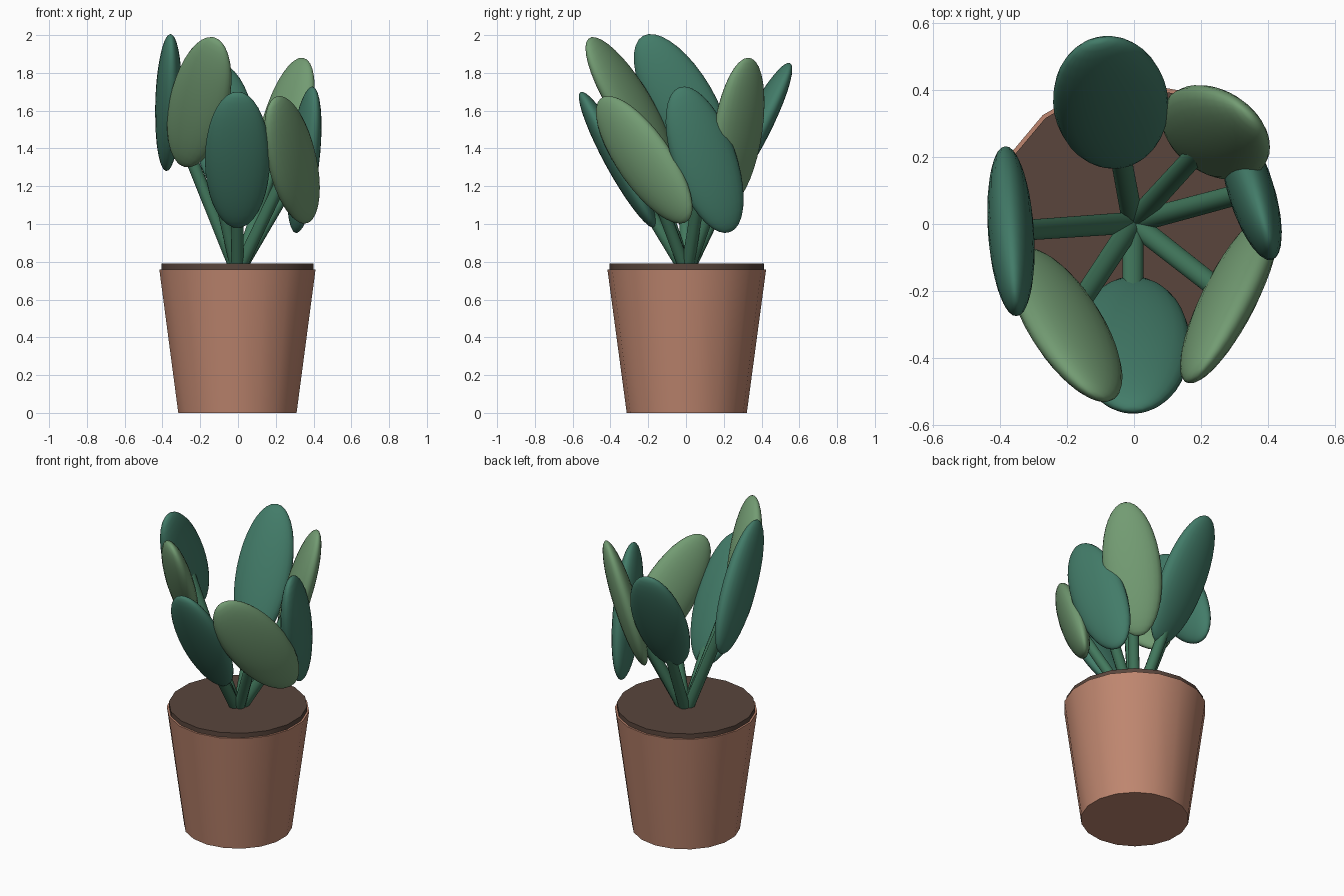
import bpy, bmesh
from math import radians, sin, cos
from mathutils import Matrix, Vector

if "Cube" in bpy.data.objects:
    bpy.data.objects.remove(bpy.data.objects["Cube"])

CX, CY = -0.003, 0.004          # plant axis


def material(name, rgb):
    m = bpy.data.materials.new(name)
    m.diffuse_color = (*rgb, 1)
    m.use_nodes = True
    m.node_tree.nodes["Principled BSDF"].inputs["Base Color"].default_value = m.diffuse_color
    return m


clay = material("clay", (0.52, 0.24, 0.16))
earth = material("earth", (0.10, 0.06, 0.045))
stem_green = material("stem_green", (0.055, 0.19, 0.11))
dark_green = material("dark_green", (0.055, 0.20, 0.14))
light_green = material("light_green", (0.17, 0.33, 0.17))


def add_object(name, bm, mat, matrix, smooth_angle):
    mesh = bpy.data.meshes.new(name)
    bm.to_mesh(mesh)
    bm.free()
    mesh.materials.append(mat)
    ob = bpy.data.objects.new(name, mesh)
    bpy.context.collection.objects.link(ob)
    ob.matrix_world = matrix
    bpy.ops.object.select_all(action='DESELECT')
    ob.select_set(True)
    bpy.context.view_layer.objects.active = ob
    bpy.ops.object.shade_smooth_by_angle(angle=radians(smooth_angle))
    return ob


def cone(name, sides, r_start, r_end, start, end, mat):
    """Capped, tapered cylinder between two points."""
    axis = end - start
    bm = bmesh.new()
    bmesh.ops.create_cone(bm, cap_ends=True, segments=sides, radius1=r_start,
                          radius2=r_end, depth=axis.length)
    rot = axis.to_track_quat('Z', 'Y').to_matrix().to_4x4() if axis.xy.length > 1e-4 else Matrix()
    add_object(name, bm, mat, Matrix.Translation((start + end) / 2) @ rot, 50)


def at(z):
    return Vector((CX, CY, z))


# Pot and soil
cone("pot", 18, 0.318, 0.42, at(0), at(0.76), clay)
cone("soil", 18, 0.408, 0.408, at(0.73), at(0.79), earth)

# Leaves in three tiers: azimuth in degrees, centre height, colour
leaves = [
    (-90.0, 1.34, dark_green), (-38.0, 1.34, light_green), (15.0, 1.34, dark_green),
    (47.5, 1.487, light_green), (100.5, 1.49, dark_green),
    (184.0, 1.643, dark_green), (236.5, 1.645, light_green),
]
for i, (deg, z, mat) in enumerate(leaves, 1):
    a = radians(deg)
    centre = at(z) + Vector((0.366 * cos(a), 0.366 * sin(a), 0))

    # Stem from the soil to the middle of its leaf
    cone(f"stem_{i}", 10, 0.034, 0.032, at(0.74), centre, stem_green)

    # Leaf: flattened sphere facing outward, then rolled and leaned
    rot = (Matrix.Rotation(-0.5 * sin(a), 4, 'X')
           @ Matrix.Rotation(a + radians(90), 4, 'Z')
           @ Matrix.Rotation(-0.5 * cos(a), 4, 'Y'))
    bm = bmesh.new()
    bmesh.ops.create_uvsphere(bm, u_segments=24, v_segments=18, radius=1)
    bmesh.ops.scale(bm, vec=(0.172, 0.069, 0.409), verts=bm.verts)
    add_object(f"leaf_{i}", bm, mat, Matrix.Translation(centre) @ rot, 80)
